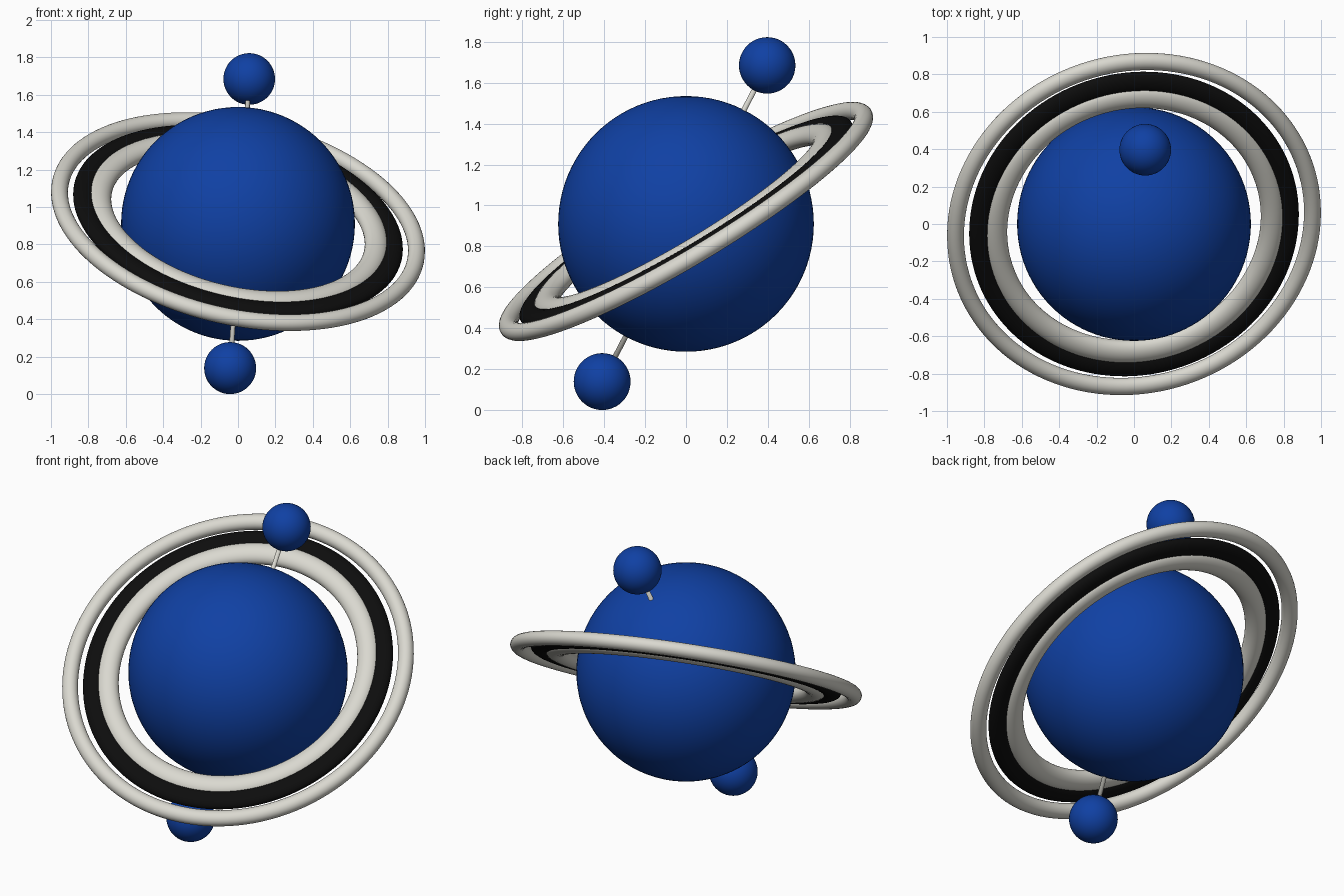
import bpy
from mathutils import Vector, Matrix

if "Cube" in bpy.data.objects:
    bpy.data.objects.remove(bpy.data.objects["Cube"])


def material(name, rgb):
    m = bpy.data.materials.new(name)
    m.diffuse_color = (*rgb, 1)
    m.use_nodes = True
    m.node_tree.nodes["Principled BSDF"].inputs["Base Color"].default_value = m.diffuse_color
    return m


BLUE = material("deep_blue", (0.005, 0.052, 0.37))
WHITE = material("warm_white", (0.70, 0.69, 0.63))
BLACK = material("black", (0.004, 0.004, 0.004))


def finish(name, mat):
    ob = bpy.context.object
    ob.name = name
    ob.data.materials.append(mat)
    bpy.ops.object.shade_smooth()
    return ob


def ball(name, centre, radius, seg):
    bpy.ops.mesh.primitive_uv_sphere_add(segments=seg, ring_count=seg // 2,
                                         radius=radius, location=centre)
    finish(name, BLUE)


# Tilted ring plane: u across, v up the slope, n the normal
n = Vector((0.172, -0.505, 0.846)).normalized()
v = (Vector((0, 0, 1)) - n * n.z).normalized()
u = v.cross(n)


def ring(name, inner, outer, half_thick, stretch, mat):
    """Slightly oval ring with an elliptical section, lying in the tilted plane."""
    minor = (outer - inner) / 2
    bpy.ops.mesh.primitive_torus_add(major_radius=(inner + outer) / 2, minor_radius=minor,
                                     major_segments=128, minor_segments=24)
    ob = finish(name, mat)
    cols = (u, v * stretch, n * (half_thick / minor))
    ob.data.transform(Matrix(cols).transposed().to_4x4())
    ob.location = (0, 0, 0.922)


# Planet and the two pole balls
ball("planet", (0, 0, 0.91), 0.625, 96)
top = Vector((0.06, 0.397, 1.685))
bottom = Vector((-0.042, -0.41, 0.139))
ball("top_ball", top, 0.138, 48)
ball("bottom_ball", bottom, 0.139, 48)

# Thin axle through the planet
axis = top - bottom
bpy.ops.mesh.primitive_cylinder_add(vertices=24, radius=0.013, depth=axis.length,
                                    location=(top + bottom) / 2)
axle = finish("axle", WHITE)
axle.rotation_euler = axis.to_track_quat('Z', 'Y').to_euler()

# Rings
ring("outer_ring", 0.92, 1.01, 0.043, 1.05, WHITE)
ring("middle_band", 0.775, 0.89, 0.036, 1.065, BLACK)
ring("inner_ring", 0.685, 0.81, 0.048, 1.065, WHITE)
